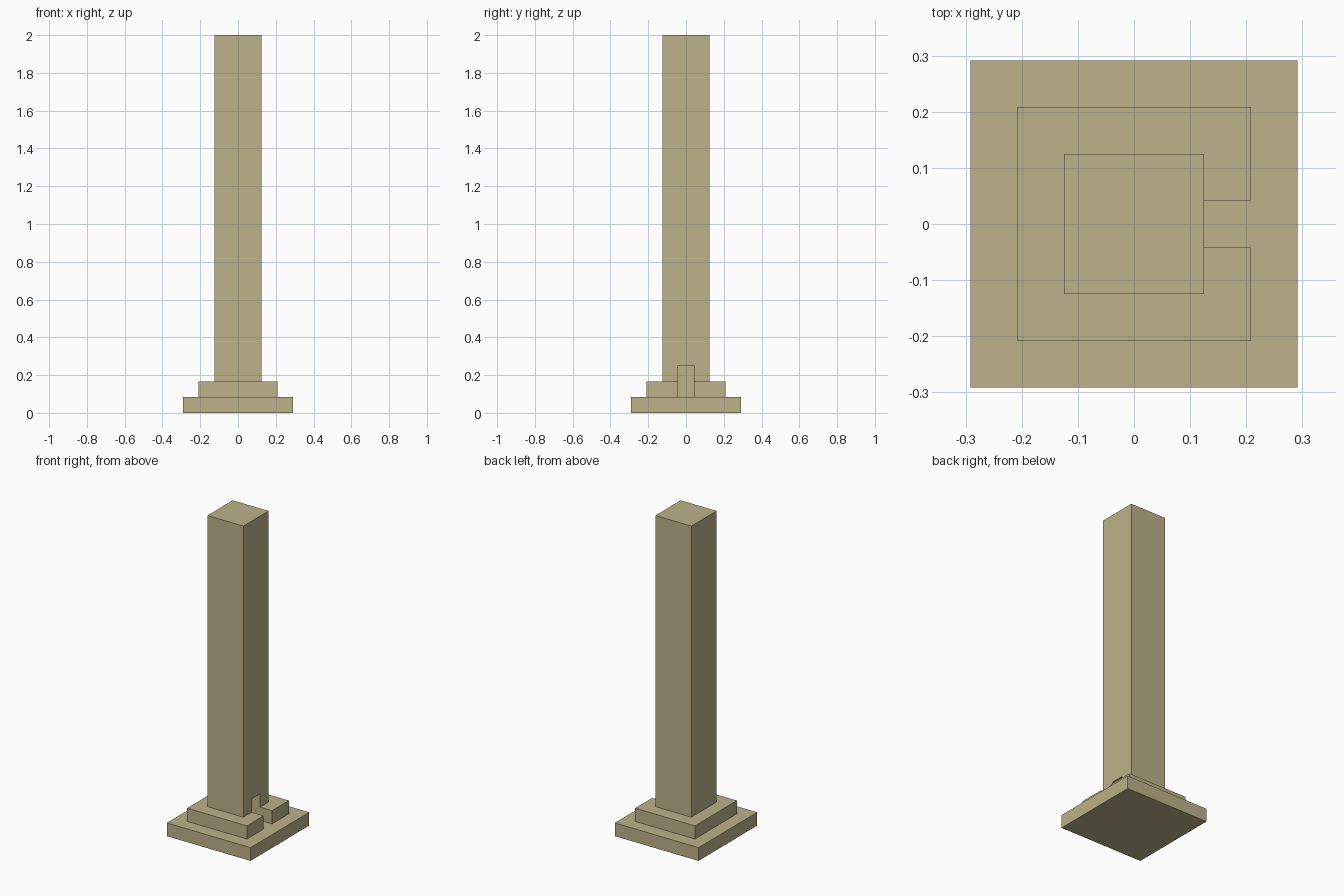
import bpy

cube = bpy.data.objects.get("Cube")
if cube:
    bpy.data.objects.remove(cube, do_unlink=True)

U = 1 / 12  # module: every size is a whole number of these

stone = bpy.data.materials.new("sandstone")
stone.use_nodes = True
stone.diffuse_color = (0.509, 0.445, 0.254, 1)
stone.node_tree.nodes["Principled BSDF"].inputs["Base Color"].default_value = stone.diffuse_color


def block(name, size, z0, z1, x=0.0, depth=None):
    """Box of the given plan size (in modules) between two heights."""
    bpy.ops.mesh.primitive_cube_add(size=1, location=(x * U, 0, (z0 + z1) / 2 * U))
    ob = bpy.context.object
    ob.name = name
    ob.scale = ((depth or size) * U, size * U, (z1 - z0) * U)
    bpy.ops.object.transform_apply(location=True, rotation=False, scale=True)
    ob.data.materials.append(stone)
    return ob


# Stepped base and shaft
block("base_slab", 7, 0, 1)
step = block("upper_step", 5, 1, 2)
shaft = block("tower_shaft", 3, 2, 24)

# Doorway on the left side, cut through the step and into the shaft
doorway = block("doorway_cutter", 1, 0.5, 3, x=2, depth=3)
doorway.hide_render = True
doorway.hide_set(True)
doorway.display_type = 'WIRE'
for part in (step, shaft):
    cut = part.modifiers.new("doorway", 'BOOLEAN')
    cut.operation = 'DIFFERENCE'
    cut.solver = 'EXACT'
    cut.object = doorway
